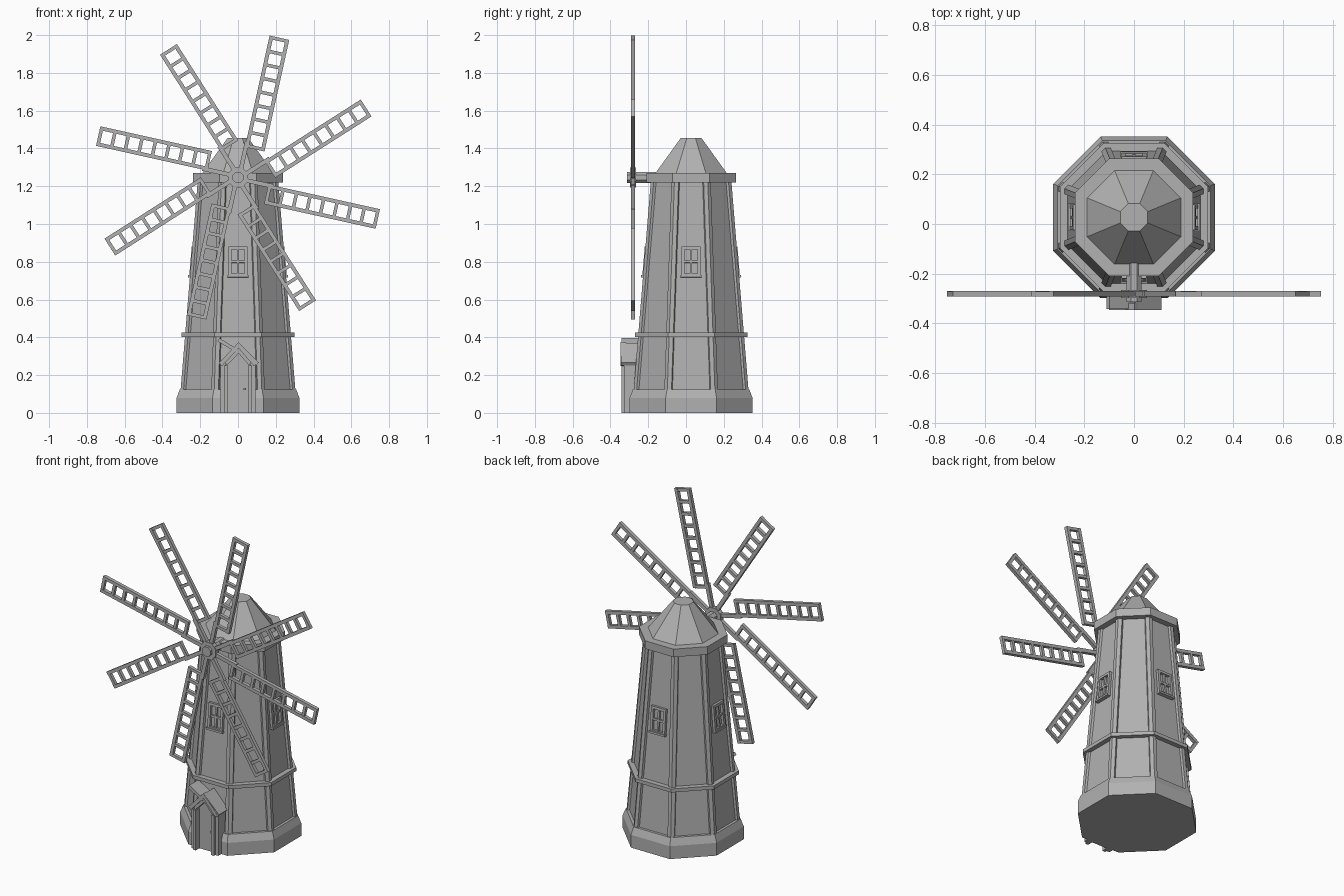
import bpy, bmesh, math
from mathutils import Matrix, Vector

if "Cube" in bpy.data.objects:
    bpy.data.objects.remove(bpy.data.objects["Cube"])

CY = 0.027                      # tower axis in y
HUB = Vector((0, -0.281, 1.246))

GREY = bpy.data.materials.new("dark_grey")
GREY.diffuse_color = (0.44, 0.44, 0.44, 1)
GREY.use_nodes = True
GREY.node_tree.nodes["Principled BSDF"].inputs["Base Color"].default_value = GREY.diffuse_color


def finish(name, bm):
    bmesh.ops.recalc_face_normals(bm, faces=bm.faces)
    me = bpy.data.meshes.new(name)
    bm.to_mesh(me)
    bm.free()
    me.materials.append(GREY)
    ob = bpy.data.objects.new(name, me)
    bpy.context.collection.objects.link(ob)
    return ob


def loft(bm, sections):
    """Skin a list of equally sized closed sections and cap both ends."""
    rows = [[bm.verts.new(p) for p in s] for s in sections]
    n = len(rows[0])
    for a, b in zip(rows, rows[1:]):
        for i in range(n):
            j = (i + 1) % n
            bm.faces.new((a[i], a[j], b[j], b[i]))
    bm.faces.new(rows[0][::-1])
    bm.faces.new(rows[-1])


def corner(apothem, k, z):
    r, t = apothem / math.cos(math.pi / 8), math.pi / 8 + k * math.pi / 4
    return Vector((r * math.cos(t), CY + r * math.sin(t), z))


def octagon(name, profile):
    bm = bmesh.new()
    loft(bm, [[corner(a, k, z) for k in range(8)] for a, z in profile])
    return finish(name, bm)


def box(bm, lo, hi, mat=Matrix()):
    lo, hi = Vector(lo), Vector(hi)
    m = mat @ Matrix.Translation((lo + hi) / 2) @ Matrix.Diagonal((*(hi - lo), 1))
    bmesh.ops.create_cube(bm, size=1, matrix=m)


def extrude_y(bm, pts, y0, y1):
    loft(bm, [[(x, y, z) for x, z in pts] for y in (y0, y1)])


def cylinder(bm, r, y0, y1, n=8):
    m = Matrix.Translation((HUB.x, (y0 + y1) / 2, HUB.z)) @ Matrix.Rotation(math.pi / 2, 4, 'X') \
        @ Matrix.Rotation(math.pi / n, 4, 'Z')
    bmesh.ops.create_cone(bm, cap_ends=True, segments=n, radius1=r, radius2=r,
                          depth=y1 - y0, matrix=m)


# Octagonal tower body, plinth, belt and roof
octagon("plinth", [(0.325, 0), (0.325, 0.08), (0.308, 0.125)])
octagon("tower", [(0.292, 0.12), (0.2, 1.23)])
octagon("belt", [(0.298, 0.403), (0.298, 0.425)])
octagon("roof_rim", [(0.237, 1.22), (0.237, 1.27)])
octagon("roof", [(0.192, 1.265), (0.055, 1.455)])

# Folded corner boards along the tower edges
bm = bmesh.new()
for k in range(8):
    rings = []
    for a, z in ((0.304, 0.12), (0.213, 1.23)):
        ring = []
        for d, order in ((0, 1), (-0.02, -1)):
            v = corner(a + d, k, z)
            t1 = (corner(a, k - 1, z) - corner(a, k, z)).normalized() * 0.022
            t2 = (corner(a, k + 1, z) - corner(a, k, z)).normalized() * 0.022
            ring += [v + t1, v, v + t2][::order]
        rings.append(ring)
    loft(bm, rings)
finish("corner_boards", bm)

# Four windows leaning with the walls
lean = math.atan2(0.092, 1.11)
bm = bmesh.new()
for k in range(4):
    m = Matrix.Translation((0, CY, 0)) @ Matrix.Rotation(k * math.pi / 2, 4, 'Z') \
        @ Matrix.Translation((0, -0.236, 0.8)) @ Matrix.Rotation(-lean, 4, 'X')
    for s in (-1, 1):
        box(bm, (s * 0.043 - 0.008, -0.016, -0.08), (s * 0.043 + 0.008, 0.01, 0.08), m)
        box(bm, (-0.05, -0.016, s * 0.072 - 0.008), (0.05, 0.01, s * 0.072 + 0.008), m)
    box(bm, (-0.006, -0.012, -0.075), (0.006, 0.01, 0.075), m)
    box(bm, (-0.045, -0.012, -0.006), (0.045, 0.01, 0.006), m)
    box(bm, (-0.055, -0.023, -0.084), (0.055, 0.01, -0.072), m)
finish("windows", bm)

# Doorway: pointed door, stepped jambs, front gable trim and two roof boards
bm = bmesh.new()
extrude_y(bm, [(-0.065, 0), (0.065, 0), (0.065, 0.26), (0.0, 0.325), (-0.065, 0.26)], -0.305, -0.23)
box(bm, (0.03, -0.315, 0.12), (0.042, -0.304, 0.132))
finish("door", bm)
bm = bmesh.new()
for s in (-1, 1):
    box(bm, (s * 0.08 - 0.013, -0.328, 0), (s * 0.08 + 0.013, -0.24, 0.27))
    box(bm, (s * 0.063 - 0.01, -0.342, 0), (s * 0.063 + 0.01, -0.24, 0.25))
finish("door_jambs", bm)
bm = bmesh.new()
for s in (-1, 1):
    extrude_y(bm, [(0.003, 0.374), (s * 0.1, 0.265), (s * 0.085, 0.247), (0.003, 0.342)], -0.347, -0.318)
    extrude_y(bm, [(0.003, 0.344), (s * 0.07, 0.272), (s * 0.06, 0.25), (0.003, 0.315)], -0.338, -0.25)
extrude_y(bm, [(0.005, 0.37), (0.11, 0.268), (0.098, 0.25), (0.005, 0.342)], -0.345, -0.24)
extrude_y(bm, [(-0.098, 0.396), (-0.11, 0.38), (-0.01, 0.32), (0.0, 0.335)], -0.342, -0.25)
finish("door_gable", bm)

# Hub and axle
bm = bmesh.new()
cylinder(bm, 0.032, -0.313, -0.12)
cylinder(bm, 0.057, -0.297, -0.265)
finish("hub", bm)

# Eight lattice sails: each ladder trails on one side of its arm
bm = bmesh.new()
R0, R1, W, RAIL, T = 0.165, 0.77, 0.106, 0.02, 0.011
for k in range(8):
    ang = math.radians(77.5 + 45 * k)
    m = Matrix.Translation(HUB) @ Matrix.Rotation(-ang, 4, 'Y')
    box(bm, (0.02, -T, -0.017), (R0 + 0.03, T, 0.006), m)
    for z in (-0.001 - RAIL, -0.001 - W):
        box(bm, (R0, -T, z), (R1, T, z + RAIL), m)
    for i in range(9):
        x = R0 + (R1 - R0 - 0.018) * i / 8
        box(bm, (x, -T + 0.001, -W), (x + 0.018, T - 0.001, -0.002), m)
finish("sails", bm)
